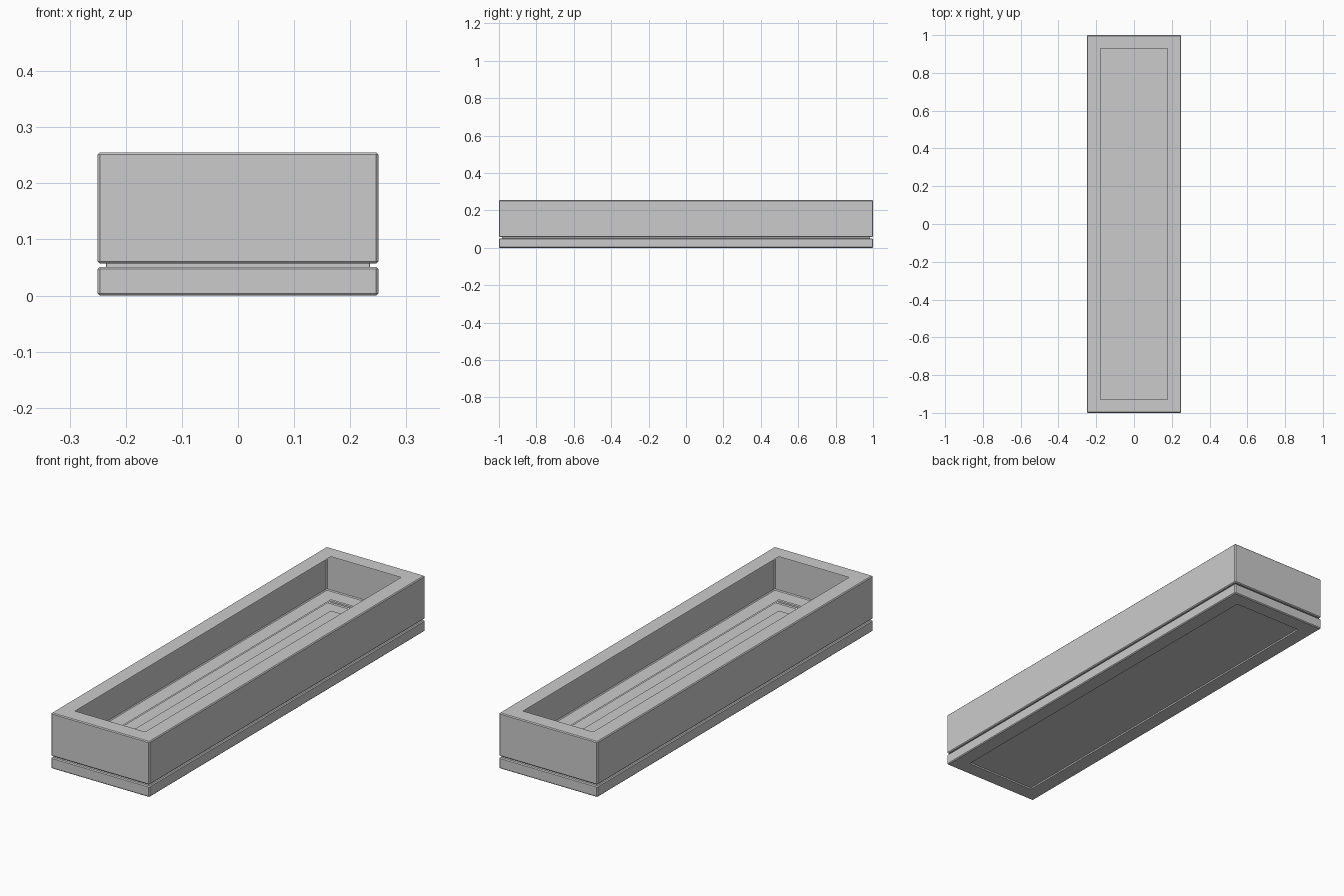
import bpy, bmesh

if "Cube" in bpy.data.objects:
    bpy.data.objects.remove(bpy.data.objects["Cube"])

HX, HY, C = 0.25, 1.0, 0.004   # half sizes and corner chamfer
RIM = 0.072                    # width of the flat rims


def loft(name, profile, cap=False):
    """Sweep an (inset, height) profile around the chamfered rectangle."""
    bm = bmesh.new()
    loops = []
    for inset, z in profile:
        x, y = HX - inset, HY - inset
        c = C if inset < C else 0.001
        pts = [(x, -y + c), (x, y - c), (x - c, y), (-x + c, y),
               (-x, y - c), (-x, -y + c), (-x + c, -y), (x - c, -y)]
        loops.append([bm.verts.new((px, py, z)) for px, py in pts])
    for a, b in zip(loops, loops[1:]):
        for i in range(8):
            j = (i + 1) % 8
            bm.faces.new((a[i], b[i], b[j], a[j]))
    if cap:
        bm.faces.new(loops[-1][::-1])
    mesh = bpy.data.meshes.new(name)
    bm.to_mesh(mesh)
    bm.free()
    obj = bpy.data.objects.new(name, mesh)
    bpy.context.collection.objects.link(obj)
    return obj


# Thin-shelled upper box, open through the rim and floor
loft("upper_box", [(RIM, 0.255), (C, 0.255), (0, 0.251),
                   (0, 0.061), (C, 0.057), (RIM, 0.057)])

# Recessed seam between the two parts
loft("seam", [(0.015, 0.057), (0.015, 0.051)])

# Base tray with a shallow recessed panel underneath
loft("base_tray", [(RIM, 0.051), (C, 0.051), (0, 0.047),
                   (0, 0.004), (C, 0.0), (RIM, 0.0), (RIM, 0.007)], cap=True)
